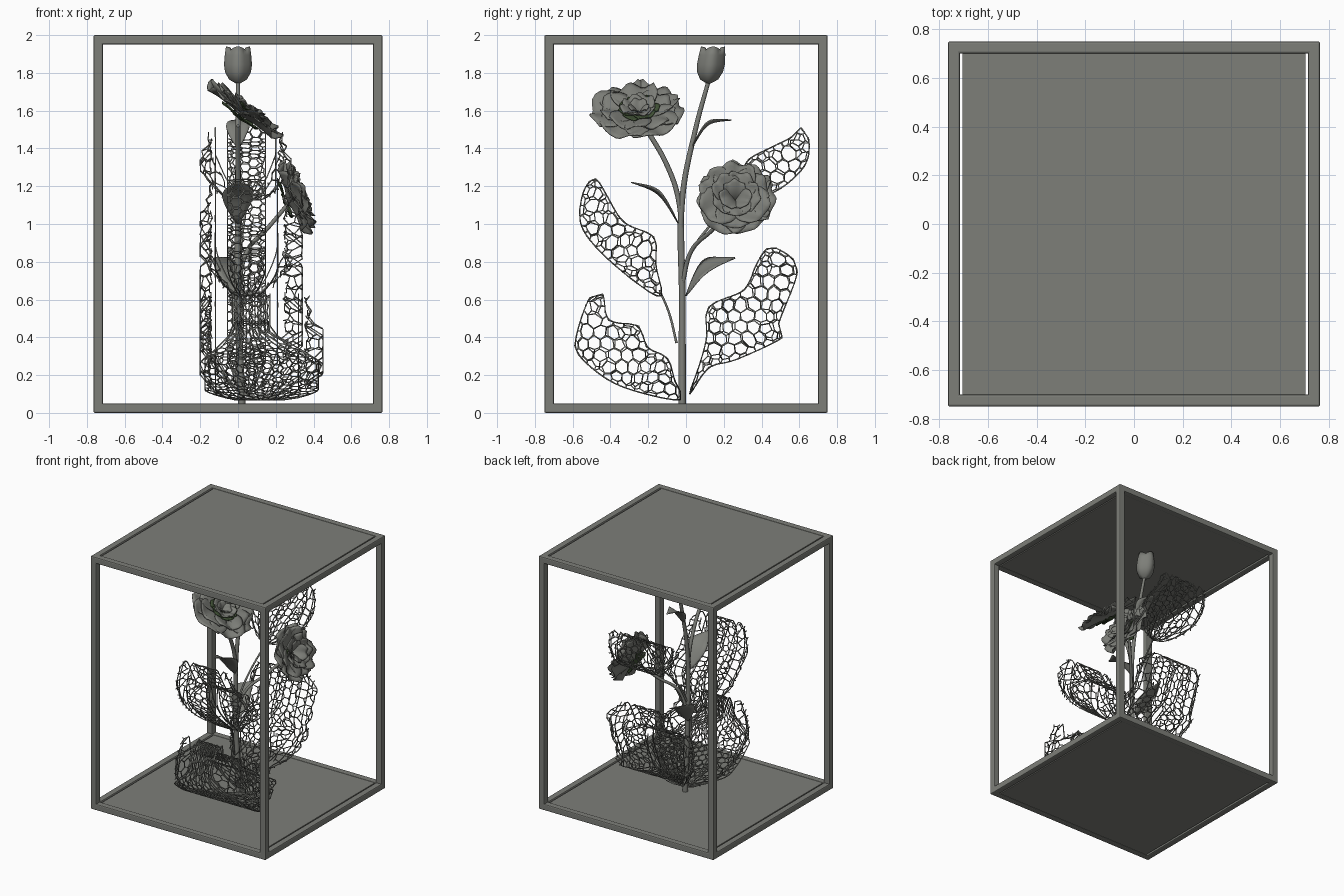
import bpy, bmesh, math, random
from mathutils import Vector, Matrix
from mathutils.geometry import delaunay_2d_cdt, interpolate_bezier

if "Cube" in bpy.data.objects:
    bpy.data.objects.remove(bpy.data.objects["Cube"])

random.seed(4)


def material(name, rgb):
    m = bpy.data.materials.new(name)
    m.diffuse_color = (*rgb, 1)
    m.use_nodes = True
    m.node_tree.nodes["Principled BSDF"].inputs["Base Color"].default_value = m.diffuse_color
    return m


GREY = material("stone grey", (0.205, 0.21, 0.19))
GREEN = material("dark green", (0.05, 0.08, 0.035))


def make(name, verts, faces, mat=GREY, smooth=True, thick=0):
    me = bpy.data.meshes.new(name)
    me.from_pydata([tuple(v) for v in verts], [], faces)
    me.materials.append(mat)
    for p in me.polygons:
        p.use_smooth = smooth
    ob = bpy.data.objects.new(name, me)
    bpy.context.collection.objects.link(ob)
    if thick:
        s = ob.modifiers.new("thickness", "SOLIDIFY")
        s.thickness, s.offset = thick, 0
    return ob


def box(name, lo, hi, bevel=0.008):
    lo, hi = Vector(lo), Vector(hi)
    bm = bmesh.new()
    bmesh.ops.create_cube(bm, size=1)
    for v in bm.verts:
        v.co = (lo + hi) / 2 + Vector([a * b for a, b in zip(v.co, hi - lo)])
    me = bpy.data.meshes.new(name)
    bm.to_mesh(me)
    bm.free()
    me.materials.append(GREY)
    ob = bpy.data.objects.new(name, me)
    bpy.context.collection.objects.link(ob)
    b = ob.modifiers.new("bevel", "BEVEL")
    b.width, b.segments = bevel, 2


# display case frame
X, Y, T = 0.765, 0.75, 0.05
for sx in (-1, 1):
    xa, xb = sorted((sx * X, sx * (X - T)))
    for sy in (-1, 1):
        ya, yb = sorted((sy * Y, sy * (Y - T)))
        box("corner_post", (xa, ya, 0), (xb, yb, 2))
for z in (0, 2 - T):
    for s in (-1, 1):
        xa, xb = sorted((s * X, s * (X - T)))
        ya, yb = sorted((s * Y, s * (Y - T)))
        box("side_rail", (xa, -Y, z), (xb, Y, z + T))
        box("cross_rail", (-X, ya, z), (X, yb, z + T))
    box("case_panel", (-0.705, -0.705, z + 0.005), (0.705, 0.705, z + 0.045), 0.002)


# stems
def tube(name, pts, r0, r1):
    cu = bpy.data.curves.new(name, "CURVE")
    cu.dimensions, cu.bevel_depth, cu.bevel_resolution = "3D", 1, 2
    cu.use_fill_caps = True
    sp = cu.splines.new("BEZIER")
    sp.bezier_points.add(len(pts) - 1)
    for i, (b, p) in enumerate(zip(sp.bezier_points, pts)):
        b.co = p
        b.handle_left_type = b.handle_right_type = "AUTO"
        b.radius = r0 + (r1 - r0) * i / (len(pts) - 1)
    cu.materials.append(GREY)
    bpy.context.collection.objects.link(bpy.data.objects.new(name, cu))


tube("main_stem", [(0.02, -0.02, 0.04), (0, -0.02, 0.6), (0, -0.02, 1.13), (0, 0.05, 1.5), (0, 0.12, 1.76)], 0.02, 0.011)
tube("upper_flower_stem", [(0, -0.02, 0.8), (0, -0.04, 1.13), (0, -0.1, 1.31), (0.0, -0.22, 1.52)], 0.014, 0.013)
tube("lower_flower_stem", [(0, -0.02, 0.68), (0.05, 0.03, 0.86), (0.15, 0.14, 0.97), (0.26, 0.25, 1.1)], 0.012, 0.011)
tube("lower_leaf_stalk", [(0, -0.05, 0.37), (0.02, -0.09, 0.53), (0.05, -0.14, 0.65)], 0.007, 0.006)
tube("upper_leaf_stalk", [(0, -0.02, 0.75), (0.02, 0.07, 0.92), (0.05, 0.28, 1.14)], 0.008, 0.006)


# small solid leaves, wide across x
def blade(name, pts, width, tilt):
    a, b, c = (Vector(p) for p in pts)
    line = interpolate_bezier(a, b, b, c, 11)
    verts, faces = [], []
    for i, p in enumerate(line):
        w = width * math.sin(math.pi * (i / 10) ** 0.8) + 0.003
        for v in (-1, -0.5, 0, 0.5, 1):
            verts.append(p + Vector((w * v, 0.0, tilt * w * v + 0.2 * w * abs(v))))
    for i in range(10):
        for j in range(4):
            k = i * 5 + j
            faces.append((k, k + 1, k + 6, k + 5))
    make(name, verts, faces, thick=0.006)


blade("low_small_leaf", [(-0.02, 0.0, 0.62), (-0.06, 0.09, 0.77), (-0.04, 0.26, 0.82)], 0.08, -0.5)
blade("middle_small_leaf", [(0, -0.04, 1.0), (0, -0.14, 1.17), (0, -0.29, 1.22)], 0.08, 0.1)
blade("high_small_leaf", [(0, 0.03, 1.4), (0, 0.11, 1.54), (0, 0.24, 1.55)], 0.06, 0.1)


# flowers: rings of ruffled petals around an axis
def flower(name, centre, axis, rings, sepal):
    rot = Vector(axis).normalized().to_track_quat("Z", "Y").to_matrix()
    centre = Vector(centre)
    N, M = 8, 10

    def petals(part, count, r, lift, wide, turn, mat, ruffle, drop=0):
        verts, faces = [], []
        for k in range(count):
            ang = 2 * math.pi * k / count + turn
            spin = Matrix.Rotation(ang, 3, "Z")
            ph = random.uniform(0, 6)
            rr = r * random.uniform(0.93, 1.05)
            base = len(verts)
            for i in range(N + 1):
                u = i / N
                for j in range(M + 1):
                    v = j / M * 2 - 1
                    tip = rr * u * (1 - 0.16 * v * v + 0.04 * math.sin(6 * v + ph))
                    e = lift * (1.25 - 0.5 * u)
                    half = wide * rr * math.sin(min(1, 0.12 + u * 0.95) * math.pi * 0.62)
                    rad, h = tip * math.cos(e), tip * math.sin(e)
                    wave = ruffle * u * u * math.sin(5 * v + ph)
                    p = Vector((rad - 0.25 * half * v * v * math.sin(lift), half * v,
                                h + wave + 0.2 * half * v * v + 0.006 * (k % 2) + drop))
                    verts.append(centre + rot @ (spin @ p))
            for i in range(N):
                for j in range(M):
                    q = base + i * (M + 1) + j
                    faces.append((q, q + 1, q + M + 2, q + M + 1))
        make(name + part, verts, faces, mat, thick=0.005)

    for i, (count, r, lift, wide, ruf) in enumerate(rings):
        petals("_petals", count, r, lift, wide, i * 0.55, GREY, ruf)
    petals("_sepals", 5, sepal, 0.12, 0.25, 0.3, GREEN, 0.005, -0.02)
    petals("_heart", 6, sepal * 0.9, 0.45, 0.5, 0.1, GREEN, 0.005, 0.012)


flower("upper_flower", (0.02, -0.25, 1.57), (0.59, -0.03, 0.81),
       [(6, 0.25, 0.12, 0.6, 0.018), (5, 0.2, 0.32, 0.6, 0.015), (5, 0.12, 0.85, 0.55, 0.008), (3, 0.09, 1.2, 0.5, 0.004)], 0.13)
flower("lower_flower", (0.26, 0.26, 1.12), (0.92, 0, 0.36),
       [(6, 0.21, 0.22, 0.6, 0.02), (6, 0.2, 0.5, 0.55, 0.015), (5, 0.16, 0.85, 0.5, 0.01), (3, 0.14, 1.15, 0.45, 0.005)], 0.11)

# closed bud with a lobed rim
prof = [(0.012, 0), (0.045, 0.02), (0.065, 0.06), (0.07, 0.1), (0.066, 0.15), (0.06, 0.195), (0.04, 0.19), (0.02, 0.12)]
S = 24
verts, faces = [], []
for i, (r, h) in enumerate(prof):
    for j in range(S):
        a = 2 * math.pi * j / S
        q = r * (1 + 0.06 * math.cos(4 * a))
        hh = h - (0.02 * (1 - abs(math.cos(2 * a))) if i in (5, 6) else 0)
        verts.append((q * math.cos(a), 0.12 + 0.12 * h + q * math.sin(a), 1.745 + hh))
        if i:
            k, n = (i - 1) * S, (j + 1) % S
            faces.append((k + j, k + n, k + S + n, k + S + j))
make("bud", verts, faces)


# openwork leaves: irregular cell nets made of thin struts
def spline_loop(pts, step):
    out, n = [], len(pts)
    for i in range(n):
        p0, p1, p2, p3 = (Vector(pts[(i + k) % n]) for k in (-1, 0, 1, 2))
        m = max(1, round((p2 - p1).length / step))
        for j in range(m):
            t = j / m
            out.append(0.5 * (2 * p1 + (p2 - p0) * t + (2 * p0 - 5 * p1 + 4 * p2 - p3) * t * t
                              + (3 * p1 - p0 - 3 * p2 + p3) * t ** 3))
    return out


def inside(p, loop):
    hit = False
    for a, b in zip(loop, loop[1:] + loop[:1]):
        if (a.y > p.y) != (b.y > p.y) and p.x < (b.x - a.x) * (p.y - a.y) / (b.y - a.y) + a.x:
            hit = not hit
    return hit


def net(name, loop, cell, fn, r):
    lo = Vector((min(p.x for p in loop), min(p.y for p in loop)))
    hi = Vector((max(p.x for p in loop), max(p.y for p in loop)))
    pts, row, y = list(loop), 0, lo.y
    while y < hi.y:
        x = lo.x + (row % 2) * cell / 2
        while x < hi.x:
            p = Vector((x + random.uniform(-0.25, 0.25) * cell, y + random.uniform(-0.25, 0.25) * cell))
            if inside(p, loop) and min((p - q).length for q in loop) > cell * 0.45:
                pts.append(p)
            x += cell
        y += cell * 0.87
        row += 1
    n = len(loop)
    vs, _, fs, *_ = delaunay_2d_cdt(pts, [(i, (i + 1) % n) for i in range(n)], [], 1, 1e-5)
    sides = {}
    for f in fs:
        c = sum((vs[i] for i in f), Vector((0, 0))) / len(f)
        for a, b in zip(f, f[1:] + f[:1]):
            sides.setdefault((min(a, b), max(a, b)), []).append(c)
    verts, faces = [], []

    def strut(a, b):
        a, b = fn(a), fn(b)
        d = b - a
        if d.length < 1e-4:
            return
        s = d.orthogonal().normalized() * r
        t = d.normalized().cross(s)
        k = len(verts)
        verts.extend([p + o for p in (a, b) for o in (s, t, -s, -t)])
        faces.extend((k + i, k + (i + 1) % 4, k + 4 + (i + 1) % 4, k + 4 + i) for i in range(4))

    for (a, b), c in sides.items():
        if len(c) == 2:
            strut(c[0], c[1])
        else:
            strut(vs[a], vs[b])
            strut(c[0], (vs[a] + vs[b]) / 2)
    make(name, verts, faces, smooth=False)


def net_leaf(name, outline, right_edge, right_puff, rim, full):
    loop = spline_loop(outline, 0.05)
    base = loop[0]

    def taper(p):
        return min(1, math.sqrt((p - base).length / 0.25))

    # puffed side nets
    for side, edge, puff in ((-1, 0.17, 0.08), (1, right_edge, right_puff)):
        def fn(p):
            d = min(1, min((p - q).length for q in loop) / 0.08)
            return Vector((0.05 + side * (edge + puff * d) * taper(p), p.x, p.y))
        net(name + "_side", loop, 0.068, fn, 0.004)
    # rim net that follows the outline
    n = len(loop)
    step = 0.05
    L = n * step

    def rim_fn(p):
        t = max(0, min(n - 1e-4, p.x / step))
        i = int(t)
        q = loop[i].lerp(loop[(i + 1) % n], t - i)
        k = 1
        if full:
            k = 1 - 0.67 * max(0, min(1, (q.y - 0.28) / 0.15))
        return Vector((0.045 + (0.08 if full else 0) * k + p.y * k * taper(q), q.x, q.y))
    m = max(3, round(2 * rim / step))
    rect = [Vector((i * step, -rim)) for i in range(n)] + [Vector((L, -rim + 2 * rim * i / m)) for i in range(m)]
    rect += [Vector((L, rim)) - p - Vector((0, -rim)) + Vector((0, -rim)) + Vector((0, rim - rim)) for p in
             [Vector((i * step, 0)) for i in range(n)]] + [Vector((0, rim - 2 * rim * i / m)) for i in range(m)]
    net(name + "_rim", rect, 0.055, rim_fn, 0.004)


net_leaf("front_low_net_leaf", [(-.03, .07), (-.25, .11), (-.42, .18), (-.57, .31), (-.58, .41), (-.51, .61), (-.44, .63),
         (-.41, .49), (-.25, .46), (-.21, .35), (-.1, .29), (-.06, .17)], 0.27, 0.13, 0.3, True)
net_leaf("back_low_net_leaf", [(.02, .1), (.12, .24), (.26, .28), (.51, .4), (.49, .47), (.59, .75), (.52, .85), (.43, .87),
         (.36, .76), (.31, .65), (.12, .56), (.11, .4), (.07, .25)], 0.16, 0.13, 0.1, False)
net_leaf("front_high_net_leaf", [(-.13, .62), (-.25, .68), (-.46, .86), (-.56, 1.01), (-.54, 1.18), (-.48, 1.24),
         (-.43, 1.17), (-.33, 1.01), (-.17, .93), (-.16, .78)], 0.16, 0.13, 0.1, False)
net_leaf("back_high_net_leaf", [(.28, 1.13), (.47, 1.17), (.63, 1.31), (.65, 1.45), (.61, 1.51), (.56, 1.46), (.44, 1.4),
         (.33, 1.34), (.29, 1.25)], 0.15, 0.08, 0.1, False)
